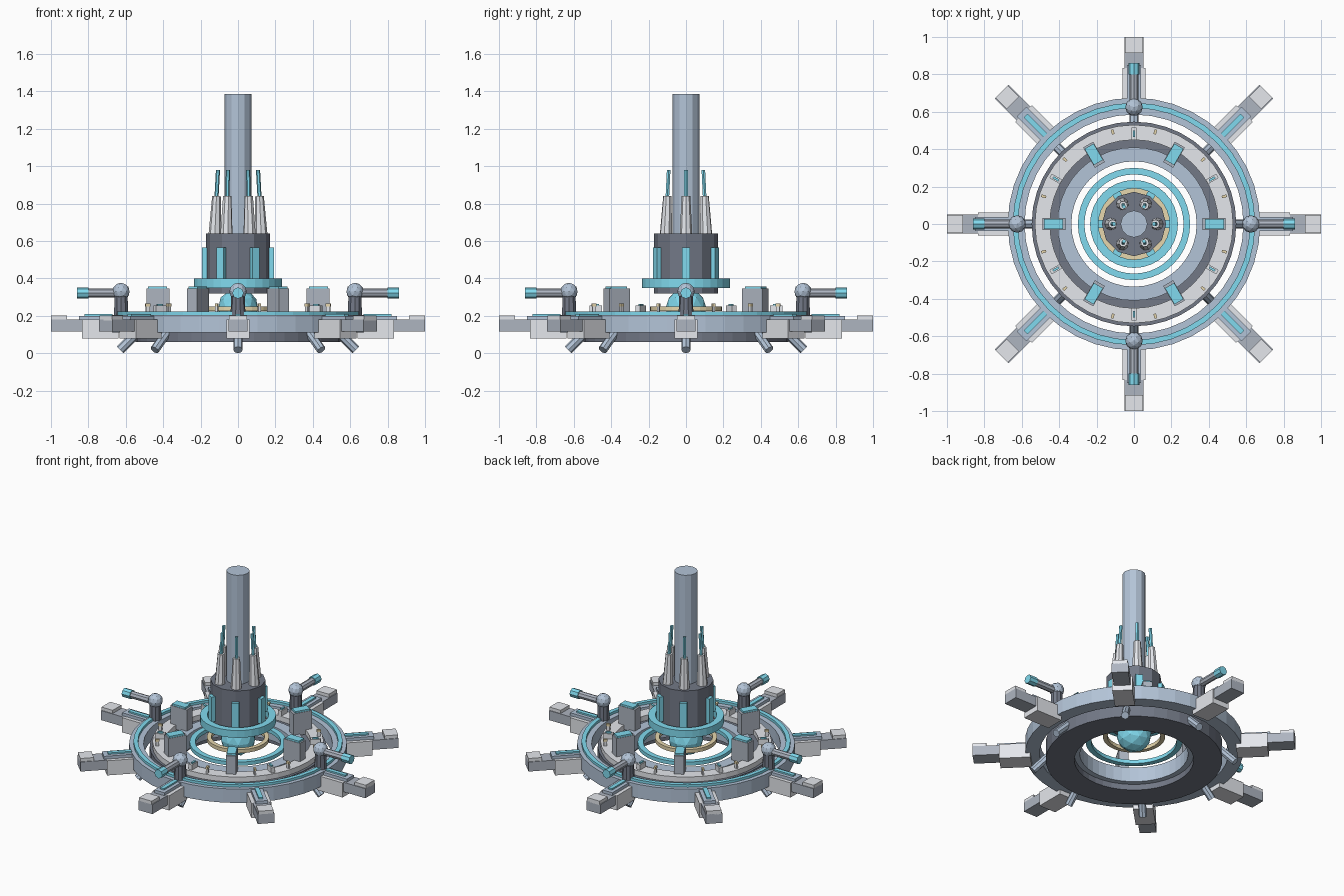
import bpy, bmesh
from math import radians, pi
from mathutils import Matrix, Vector

if "Cube" in bpy.data.objects:
    bpy.data.objects.remove(bpy.data.objects["Cube"])

COLOURS = {
    "steel": (0.45, 0.55, 0.68, 1), "slate": (0.42, 0.46, 0.53, 1), "dark": (0.17, 0.19, 0.24, 1),
    "light": (0.78, 0.80, 0.84, 1), "blue": (0.22, 0.70, 0.86, 1), "gold": (0.80, 0.68, 0.42, 1),
}
MATS = {}
for key, col in COLOURS.items():
    MATS[key] = bpy.data.materials.new(key)
    MATS[key].diffuse_color = col


def finish(name, bm, mat, angle=0):
    """Turn a bmesh into an object, rotated about the z axis."""
    bmesh.ops.transform(bm, matrix=Matrix.Rotation(radians(angle), 4, 'Z'), verts=bm.verts)
    bmesh.ops.recalc_face_normals(bm, faces=bm.faces)
    me = bpy.data.meshes.new(name)
    bm.to_mesh(me)
    bm.free()
    me.materials.append(MATS[mat])
    ob = bpy.data.objects.new(name, me)
    bpy.context.collection.objects.link(ob)
    return ob


def box(name, r0, r1, width, z0, z1, mat, angle=0):
    """Block from radius r0 to r1, centred across its width."""
    bm = bmesh.new()
    bmesh.ops.create_cube(bm, size=1)
    bmesh.ops.scale(bm, vec=(r1 - r0, width, z1 - z0), verts=bm.verts)
    bmesh.ops.translate(bm, vec=((r0 + r1) / 2, 0, (z0 + z1) / 2), verts=bm.verts)
    return finish(name, bm, mat, angle)


def rod(name, a, b, ra, rb, mat, sides=8, angle=0):
    """Cylinder or cone between two points."""
    a, b = Vector(a), Vector(b)
    bm = bmesh.new()
    bmesh.ops.create_cone(bm, cap_ends=True, segments=sides, radius1=ra, radius2=rb, depth=(b - a).length)
    turn = (b - a).to_track_quat('Z', 'Y').to_matrix().to_4x4()
    bmesh.ops.transform(bm, matrix=Matrix.Translation((a + b) / 2) @ turn, verts=bm.verts)
    return finish(name, bm, mat, angle)


def ball(name, centre, radius, mat, angle=0):
    bm = bmesh.new()
    bmesh.ops.create_icosphere(bm, subdivisions=2, radius=radius)
    bmesh.ops.translate(bm, vec=centre, verts=bm.verts)
    return finish(name, bm, mat, angle)


def ring(name, r0, r1, z0, z1, mat, sides=40):
    """Flat ring with a rectangular section."""
    bm = bmesh.new()
    loops = []
    for r, z in ((r0, z0), (r1, z0), (r1, z1), (r0, z1)):
        loops.append([bm.verts.new(Matrix.Rotation(2 * pi * i / sides, 3, 'Z') @ Vector((r, 0, z)))
                      for i in range(sides)])
    for k in range(4):
        a, b = loops[k], loops[(k + 1) % 4]
        for i in range(sides):
            j = (i + 1) % sides
            bm.faces.new((a[i], a[j], b[j], b[i]))
    return finish(name, bm, mat)


# Concentric platform rings
ring("outer_ring", 0.585, 0.675, 0.11, 0.205, "steel")
ring("outer_ring_glow", 0.62, 0.648, 0.20, 0.222, "blue")
ring("deck_base", 0.37, 0.547, 0.06, 0.185, "dark")
ring("deck_plate", 0.45, 0.53, 0.18, 0.22, "light")
ring("inner_ring", 0.335, 0.41, 0.10, 0.20, "steel")
ring("floating_ring", 0.265, 0.30, 0.19, 0.215, "blue")
ring("core_ring", 0.165, 0.193, 0.225, 0.25, "gold", 32)

# Central core, hub and mast
ball("core", (0, 0, 0.24), 0.11, "blue")
rod("hub", (0, 0, 0.32), (0, 0, 0.64), 0.172, 0.172, "dark", 12)
ring("hub_collar", 0.19, 0.235, 0.35, 0.40, "blue", 32)
rod("mast", (0, 0, 0.62), (0, 0, 1.385), 0.072, 0.072, "steel", 12)

# Six-fold details on the hub and deck
for k in range(6):
    a = 60 * k
    box(f"hub_panel_{k}", 0.155, 0.192, 0.045, 0.395, 0.565, "blue", a)
    rod(f"hub_tube_{k}", (0.124, 0, 0.63), (0.115, 0, 0.84), 0.034, 0.023, "light", 8, a)
    rod(f"tube_rod_{k}", (0.115, 0, 0.835), (0.107, 0, 0.98), 0.011, 0.011, "blue", 6, a)
    box(f"deck_housing_{k}", 0.365, 0.49, 0.062, 0.19, 0.345, "slate", a)
    box(f"housing_cap_{k}", 0.38, 0.48, 0.056, 0.34, 0.357, "blue", a)
    box(f"deck_console_{k}", 0.45, 0.515, 0.026, 0.215, 0.255, "light", a + 30)
    box(f"console_light_{k}", 0.465, 0.50, 0.012, 0.25, 0.264, "blue", a + 30)
    for s in (-1, 1):
        box(f"deck_post_{k}_{s}", 0.495, 0.515, 0.012, 0.215, 0.25, "light", a + 30 + 13 * s)
        box(f"deck_marker_{k}_{s}", 0.492, 0.518, 0.014, 0.25, 0.265, "gold", a + 30 + 13 * s)

# Eight radial arms with slanted feet
for k in range(8):
    a = 45 * k
    box(f"arm_body_{k}", 0.64, 0.835, 0.125, 0.08, 0.18, "light", a)
    box(f"arm_spine_{k}", 0.62, 0.85, 0.075, 0.165, 0.20, "steel", a)
    box(f"arm_strip_{k}", 0.67, 0.82, 0.028, 0.195, 0.21, "blue", a)
    box(f"arm_end_{k}", 0.82, 1.0, 0.104, 0.115, 0.18, "slate", a)
    box(f"arm_end_cap_{k}", 0.915, 1.0, 0.094, 0.175, 0.202, "light", a)
    rod(f"foot_{k}", (0.49, 0, 0.158), (0.63, 0, 0.018), 0.025, 0.025, "steel", 8, a)

# Four turrets on the outer ring
for k in range(4):
    a = 90 * k
    rod(f"turret_post_{k}", (0.625, 0, 0.20), (0.625, 0, 0.32), 0.04, 0.036, "dark", 10, a)
    ball(f"turret_ball_{k}", (0.625, 0, 0.33), 0.047, "steel", a)
    rod(f"turret_barrel_{k}", (0.64, 0, 0.322), (0.82, 0, 0.322), 0.024, 0.024, "slate", 8, a)
    rod(f"turret_tip_{k}", (0.80, 0, 0.322), (0.86, 0, 0.322), 0.03, 0.03, "blue", 8, a)

for m in bpy.data.materials:
    if m.users and not m.is_grease_pencil:
        m.use_nodes = True
        m.node_tree.nodes["Principled BSDF"].inputs["Base Color"].default_value = m.diffuse_color
